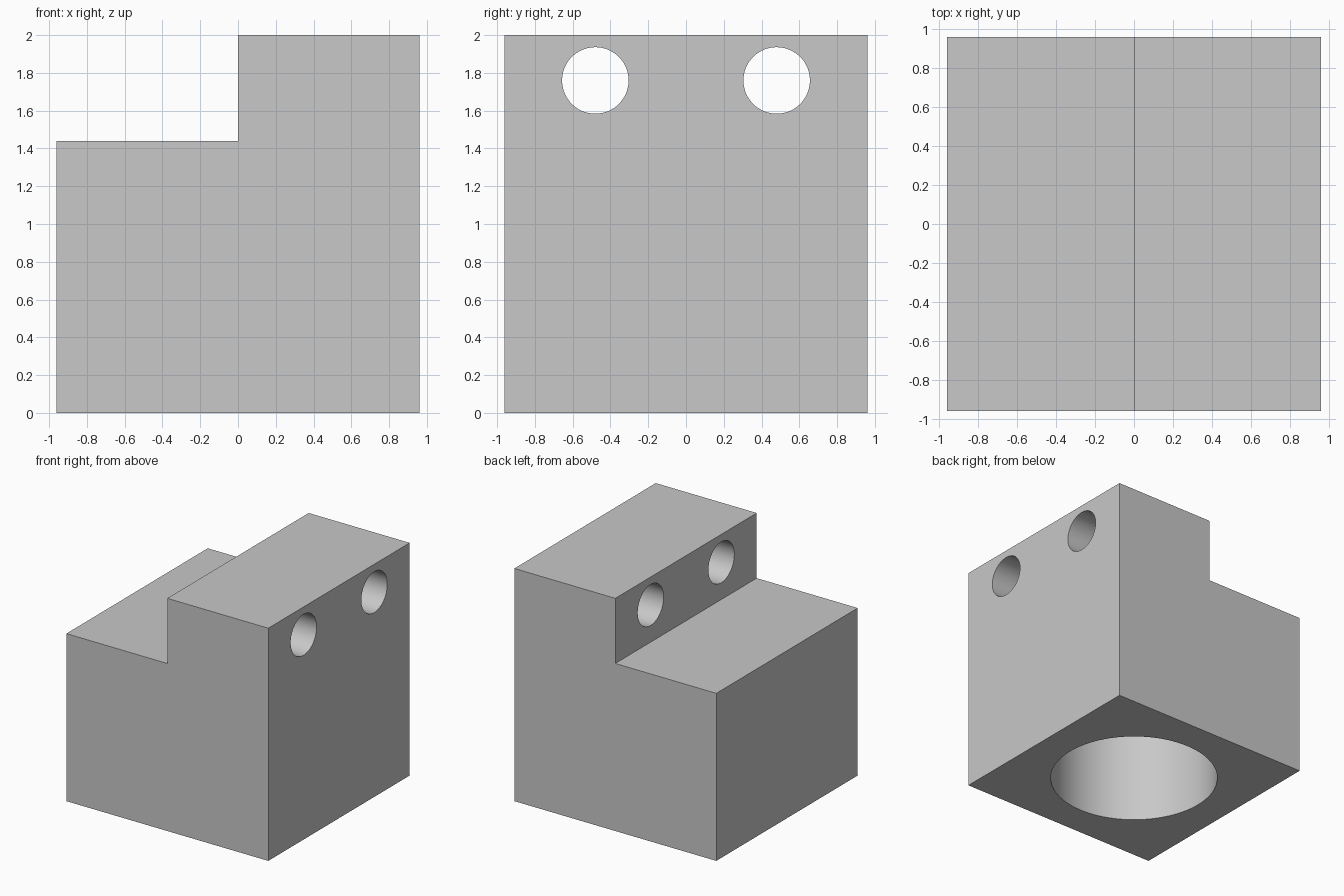
import bpy
import bmesh
from math import pi, radians

cube = bpy.data.objects.get("Cube")
if cube:
    bpy.data.objects.remove(cube, do_unlink=True)

HALF = 0.96
STEP_Z, TOP_Z = 1.44, 2.0
BORE_RADIUS, BORE_DEPTH = 0.68, 1.2
HOLE_RADIUS, HOLE_Y, HOLE_Z = 0.176, 0.48, 1.76

grey = bpy.data.materials.new("plain grey")
grey.use_nodes = True
colour = (0.58, 0.58, 0.58, 1)
grey.diffuse_color = colour
grey.node_tree.nodes["Principled BSDF"].inputs["Base Color"].default_value = colour


def stepped_block():
    """L-shaped profile extruded from front to back."""
    profile = [(-HALF, 0), (HALF, 0), (HALF, TOP_Z),
               (0, TOP_Z), (0, STEP_Z), (-HALF, STEP_Z)]
    bm = bmesh.new()
    face = bm.faces.new([bm.verts.new((x, -HALF, z)) for x, z in profile])
    result = bmesh.ops.extrude_face_region(bm, geom=[face])
    moved = [v for v in result["geom"] if isinstance(v, bmesh.types.BMVert)]
    bmesh.ops.translate(bm, verts=moved, vec=(0, 2 * HALF, 0))
    bmesh.ops.recalc_face_normals(bm, faces=bm.faces)
    mesh = bpy.data.meshes.new("stepped_block")
    bm.to_mesh(mesh)
    bm.free()
    mesh.materials.append(grey)
    obj = bpy.data.objects.new("stepped_block", mesh)
    bpy.context.collection.objects.link(obj)
    return obj


def drill(target, name, radius, depth, location, rotation=(0, 0, 0)):
    """Cut a round hole, then discard the cutter."""
    bpy.ops.mesh.primitive_cylinder_add(vertices=96, radius=radius, depth=depth,
                                        location=location, rotation=rotation)
    cutter = bpy.context.object
    cutter.name = name
    cutter.hide_render = True
    cutter.data.materials.append(grey)
    cut = target.modifiers.new(name, "BOOLEAN")
    cut.operation = "DIFFERENCE"
    cut.solver = "EXACT"
    cut.object = cutter
    bpy.ops.object.select_all(action="DESELECT")
    target.select_set(True)
    bpy.context.view_layer.objects.active = target
    bpy.ops.object.modifier_apply(modifier=cut.name)
    bpy.data.objects.remove(cutter, do_unlink=True)


block = stepped_block()

# Blind bore in the underside
drill(block, "bore_cutter", BORE_RADIUS, 2 * BORE_DEPTH, (0, 0, 0))

# Pair of holes through the raised half
for side in (-1, 1):
    drill(block, "hole_cutter", HOLE_RADIUS, 1.4,
          (HALF / 2, side * HOLE_Y, HOLE_Z), (0, pi / 2, 0))

bpy.ops.object.shade_smooth_by_angle(angle=radians(30))
